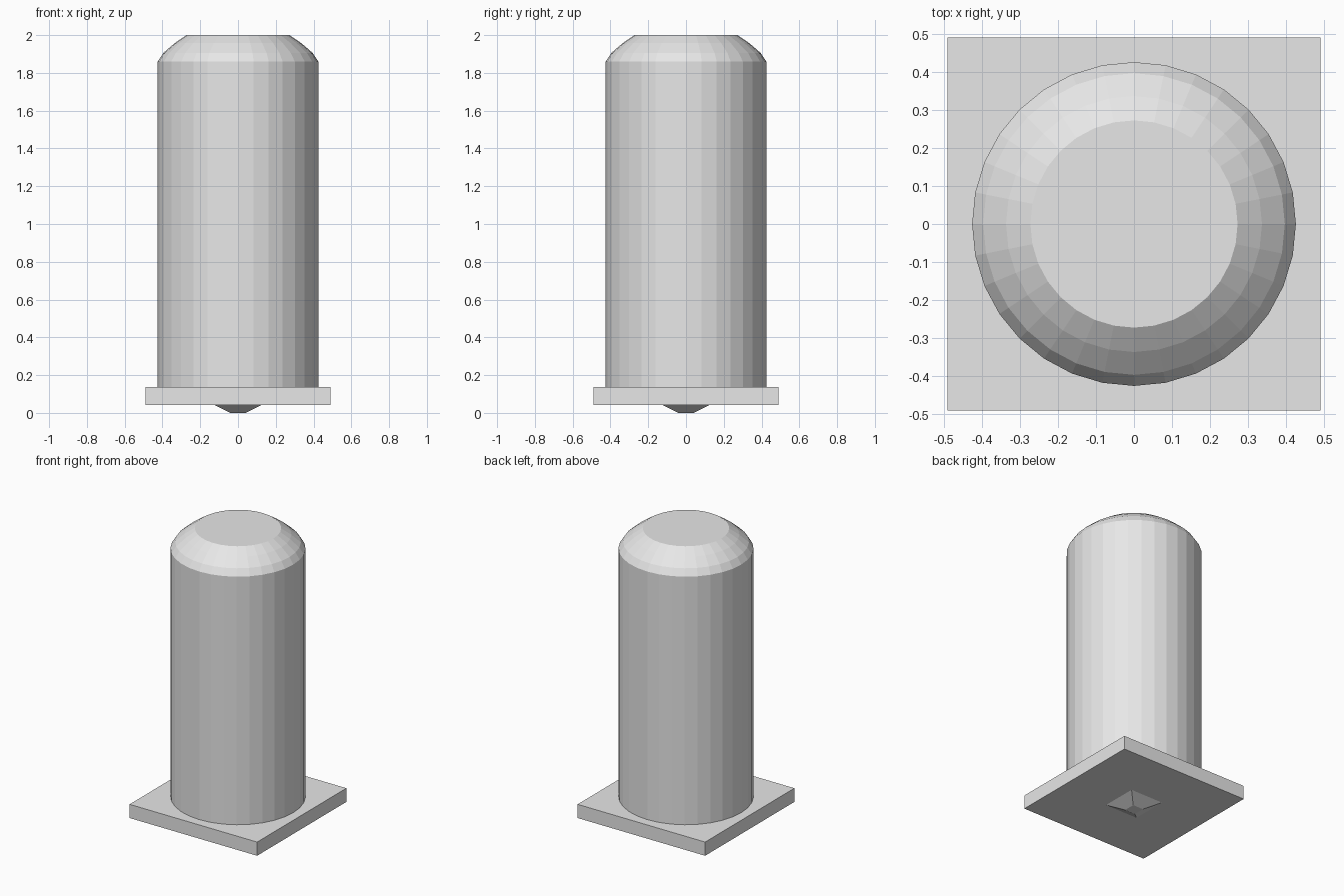
import bpy
import bmesh
from math import cos, sin, tau

cube = bpy.data.objects.get("Cube")
if cube:
    bpy.data.objects.remove(cube, do_unlink=True)

grey = bpy.data.materials.new("light_grey")
grey.use_nodes = True
color = (0.8, 0.8, 0.8, 1.0)
grey.diffuse_color = color
grey.node_tree.nodes["Principled BSDF"].inputs["Base Color"].default_value = color


def lathe(name, profile, sides, turn=0.0):
    """Closed solid with a polygonal section, from (radius, height) pairs."""
    bm = bmesh.new()
    rings = []
    for r, z in profile:
        angles = [turn + tau * i / sides for i in range(sides)]
        rings.append([bm.verts.new((r * cos(a), r * sin(a), z)) for a in angles])
    for low, high in zip(rings, rings[1:]):
        for i in range(sides):
            j = (i + 1) % sides
            bm.faces.new((low[i], low[j], high[j], high[i]))
    bm.faces.new(rings[0][::-1])
    bm.faces.new(rings[-1])
    mesh = bpy.data.meshes.new(name)
    bm.to_mesh(mesh)
    bm.free()
    mesh.materials.append(grey)
    obj = bpy.data.objects.new(name, mesh)
    bpy.context.collection.objects.link(obj)
    return obj


def square(name, sections):
    """Square-section solid from (half width, height) pairs."""
    return lathe(name, [(h * 2 ** 0.5, z) for h, z in sections], 4, tau / 8)


# Round column with a chamfered shoulder and flat top
lathe("column", [(0.425, 0.137), (0.425, 1.86), (0.396, 1.905),
                 (0.336, 1.957), (0.272, 2.0)], 32)

# Square base plate
square("base_plate", [(0.49, 0.042), (0.49, 0.137)])

# Blunt pyramid under the plate
square("bottom_stud", [(0.04, 0.0), (0.125, 0.042)])
